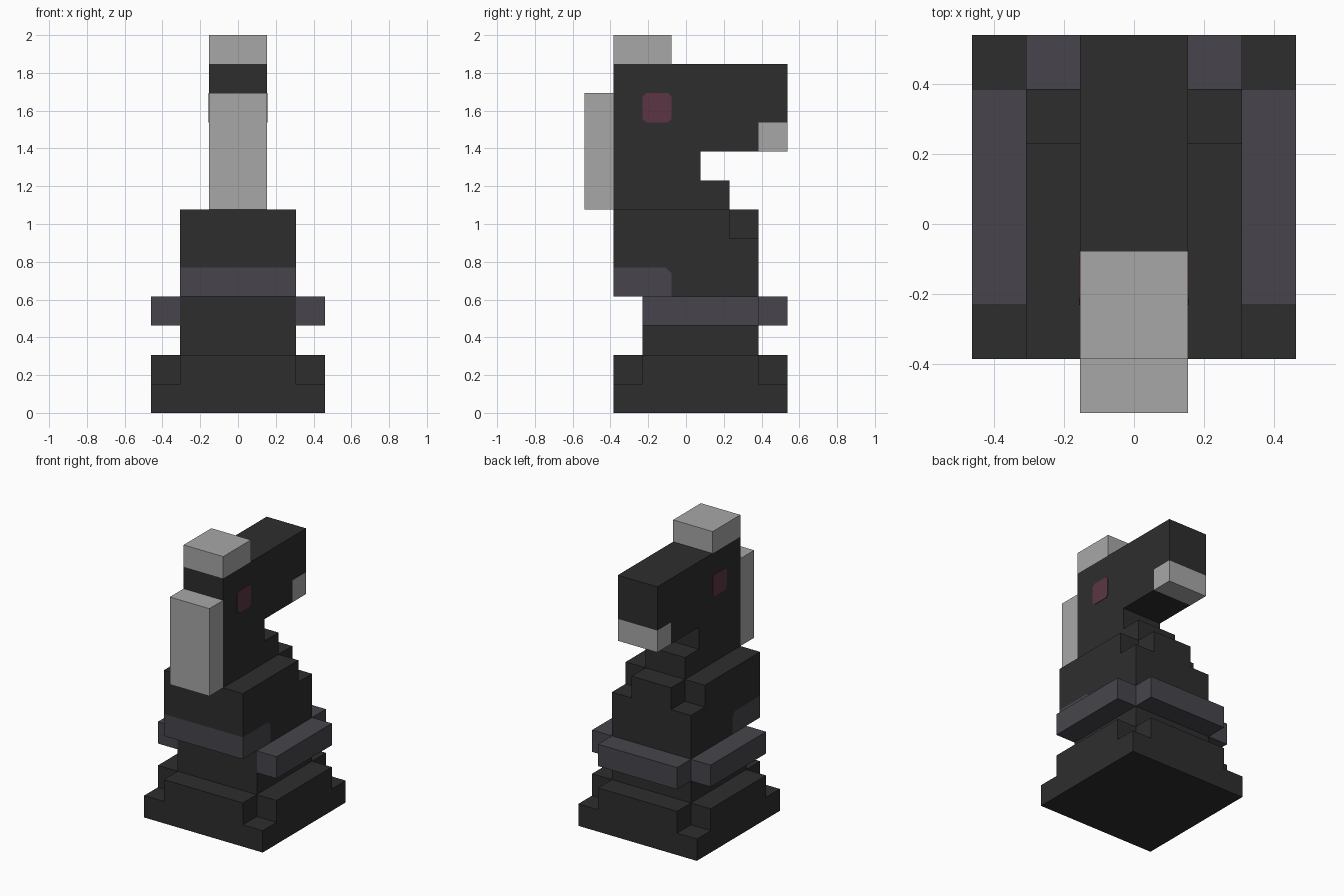
import bpy
import bmesh
from mathutils import Vector

old = bpy.data.objects.get("Cube")
if old:
    bpy.data.objects.remove(old, do_unlink=True)

U = 2 / 13  # one block; all sizes below are in blocks


def material(name, rgb):
    mat = bpy.data.materials.new(name)
    mat.use_nodes = True
    color = (*rgb, 1)
    mat.diffuse_color = color
    bsdf = next(n for n in mat.node_tree.nodes if n.type == 'BSDF_PRINCIPLED')
    bsdf.inputs["Base Color"].default_value = color
    return mat


BLACK = material("charcoal black", (0.027, 0.027, 0.027))
SLATE = material("slate violet", (0.063, 0.06, 0.072))
GREY = material("light grey", (0.39, 0.39, 0.39))
PLUM = material("plum", (0.107, 0.036, 0.06))


def prism(name, outline, axis, low, high, mat, mirror=False):
    """Extrude an outline along x (outline in y, z) or z (outline in x, y)."""
    bm = bmesh.new()
    place = (lambda a, b: (low, a, b)) if axis == 'x' else (lambda a, b: (a, b, low))
    face = bm.faces.new([bm.verts.new(Vector(place(*p)) * U) for p in outline])
    step = Vector((1, 0, 0) if axis == 'x' else (0, 0, 1)) * (high - low) * U
    ext = bmesh.ops.extrude_face_region(bm, geom=[face])
    bmesh.ops.translate(bm, vec=step,
                        verts=[v for v in ext["geom"] if isinstance(v, bmesh.types.BMVert)])
    bmesh.ops.recalc_face_normals(bm, faces=bm.faces)
    mesh = bpy.data.meshes.new(name)
    bm.to_mesh(mesh)
    bm.free()
    mesh.materials.append(mat)
    obj = bpy.data.objects.new(name, mesh)
    bpy.context.collection.objects.link(obj)
    if mirror:
        obj.modifiers.new("mirror", 'MIRROR')
    return obj


def box(name, x, y, z, mat, mirror=False):
    outline = [(x[0], y[0]), (x[1], y[0]), (x[1], y[1]), (x[0], y[1])]
    return prism(name, outline, 'z', z[0], z[1], mat, mirror)


# Stepped base: square slab with a notched-corner slab on top
box("base_slab", (-3, 3), (-2.5, 3.5), (0, 1), BLACK)
half = [(2, -2.5), (2, -1.5), (3, -1.5), (3, 2.5), (2, 2.5), (2, 3.5)]
prism("base_step", half + [(-x, y) for x, y in reversed(half)], 'z', 1, 2, BLACK)

# Waist with collar plates on the sides and back
box("waist", (-2, 2), (-1.5, 2.5), (2, 4), BLACK)
box("side_collar", (2, 3), (-1.5, 2.5), (3, 4), SLATE, mirror=True)
box("back_collar", (-2, 2), (2.5, 3.5), (3, 4), SLATE)

# Chest with a coloured band wrapping one end
seam = [(-0.5, 4), (-0.5, 4.8), (-0.7, 5), (-2.5, 5)]
prism("chest_band", [(-2.5, 4)] + seam, 'x', -2, 2, SLATE)
prism("chest", seam + [(-2.5, 6), (2.5, 6), (2.5, 4)], 'x', -2, 2, BLACK)
half = [(2, -2.5), (2, 1.5), (1, 1.5), (1, 2.5)]
prism("shoulders", half + [(-x, y) for x, y in reversed(half)], 'z', 6, 7, BLACK)

# Neck and head share one side profile; the jaw tip fills its notch
prism("neck_and_head",
      [(-2.5, 7), (1.5, 7), (1.5, 8), (0.5, 8), (0.5, 9), (2.5, 9),
       (2.5, 10), (3.5, 10), (3.5, 12), (-2.5, 12)], 'x', -1, 1, BLACK)
box("jaw_tip", (-1, 1), (2.5, 3.5), (9, 10), GREY)

# Mane down the neck and forelock on the crown
box("mane", (-1, 1), (-3.5, -2.5), (7, 11), GREY)
box("forelock", (-1, 1), (-2.5, -0.5), (12, 13), GREY)

# Eyes: thin plates with clipped corners
c = 0.12
corners = []
for sy, sz in ((1, 1), (-1, 1), (-1, -1), (1, -1)):
    pair = [(sy * 0.5, sz * (0.5 - c)), (sy * (0.5 - c), sz * 0.5)]
    corners += pair if sy * sz > 0 else pair[::-1]
prism("eye", [(y - 1, z + 10.5) for y, z in corners], 'x', 1, 1.02, PLUM, mirror=True)
